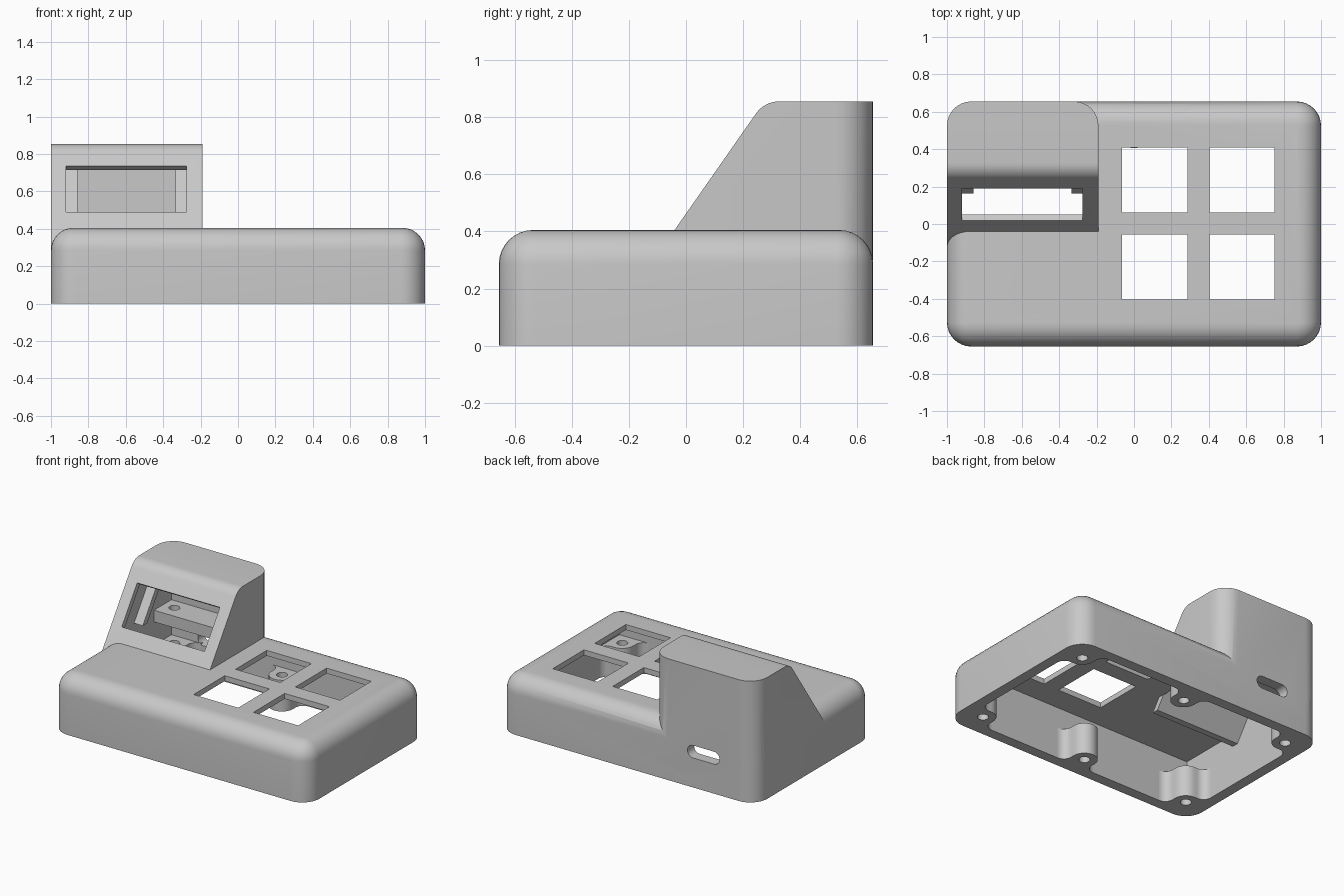
import bpy, bmesh, math
from mathutils import Vector

old = bpy.data.objects.get("Cube")
if old:
    bpy.data.objects.remove(old, do_unlink=True)

grey = bpy.data.materials.new("plain grey")
grey.use_nodes = True
colour = (0.58, 0.58, 0.58, 1)
grey.diffuse_color = colour
grey.node_tree.nodes["Principled BSDF"].inputs["Base Color"].default_value = colour

# Main dimensions
HX, HY, TOP = 1.0, 0.655, 0.405
WALL, PLATE = 0.075, 0.038
IX, IY, CEIL = HX - WALL, HY - WALL, TOP - PLATE
R, SEG = 0.13, 8
TX0, TX1, TZ = -HX, -0.19, 0.855      # tower sides and top
SLOPE = 1.431                         # rise of the tower front
PANEL = 0.046                         # front panel thickness along y


def slope_y(z):
    return -0.04 + (z - TOP) / SLOPE


def to_object(name, bm):
    bmesh.ops.recalc_face_normals(bm, faces=bm.faces)
    mesh = bpy.data.meshes.new(name)
    bm.to_mesh(mesh)
    bm.free()
    mesh.materials.append(grey)
    obj = bpy.data.objects.new(name, mesh)
    bpy.context.collection.objects.link(obj)
    return obj


def prism(name, outline, lo, hi, axis="z"):
    """Extrude a 2D outline: xy along z, yz along x, or xz along y."""
    place = {"z": lambda a, b, t: (a, b, t),
             "x": lambda a, b, t: (t, a, b),
             "y": lambda a, b, t: (a, t, b)}[axis]
    bm = bmesh.new()
    ends = [[bm.verts.new(place(a, b, t)) for a, b in outline] for t in (lo, hi)]
    for ring in ends:
        bm.faces.new(ring)
    n = len(outline)
    for i in range(n):
        j = (i + 1) % n
        bm.faces.new((ends[0][i], ends[0][j], ends[1][j], ends[1][i]))
    return to_object(name, bm)


def box(name, x0, x1, y0, y1, z0, z1):
    return prism(name, [(x0, y0), (x1, y0), (x1, y1), (x0, y1)], z0, z1)


def arc(cx, cy, r, a0, a1, n=SEG):
    angles = [math.radians(a0 + (a1 - a0) * i / n) for i in range(n + 1)]
    return [(cx + r * math.cos(a), cy + r * math.sin(a)) for a in angles]


def rounded_rect(hx, hy, r, cx=0, cy=0):
    pts = []
    for k, (sx, sy) in enumerate(((1, 1), (-1, 1), (-1, -1), (1, -1))):
        pts += arc(cx + sx * (hx - r), cy + sy * (hy - r), r, 90 * k, 90 * k + 90)
    return pts


def combine(target, tool, operation):
    mod = target.modifiers.new(operation.lower(), "BOOLEAN")
    mod.operation, mod.solver, mod.object = operation, "EXACT", tool
    bpy.context.view_layer.objects.active = target
    bpy.ops.object.modifier_apply(modifier=mod.name)
    bpy.data.objects.remove(tool, do_unlink=True)


def smooth(obj):
    bpy.ops.object.select_all(action="DESELECT")
    obj.select_set(True)
    bpy.context.view_layer.objects.active = obj
    bpy.ops.object.shade_smooth_by_angle(angle=math.radians(25))


# Case body: stacked rounded rectangles make the top fillet
bm = bmesh.new()
fillet = 0.12
levels = [(0, 0)] + [(fillet - c, TOP - fillet + s) for c, s in arc(0, 0, fillet, 0, 90)]
rings = [[bm.verts.new((x, y, z)) for x, y in rounded_rect(HX - d, HY - d, R - d)]
         for d, z in levels]
n = len(rings[0])
for a, b in zip(rings, rings[1:]):
    for i in range(n):
        j = (i + 1) % n
        bm.faces.new((a[i], a[j], b[j], b[i]))
bm.faces.new(rings[0])
bm.faces.new(rings[-1])
case = to_object("case_body", bm)

# Tower with sloped front, rounded brow and rounded back corners
lean = math.degrees(math.atan(SLOPE))
brow = 0.1
brow_y = slope_y(TZ) + brow * math.tan(math.radians(lean / 2))
side = [(slope_y(0.28), 0.1), (HY, 0.1), (HY, TZ)]
side += arc(brow_y, TZ - brow, brow, 90, 90 + lean) + [(slope_y(0.28), 0.28)]
tower = prism("tower", side, TX0, TX1, "x")
bm = bmesh.new()
bm.from_mesh(tower.data)
back = [e for e in bm.edges if all(abs(v.co.y - HY) < 1e-4 for v in e.verts)
        and abs(e.verts[0].co.x - e.verts[1].co.x) < 1e-4]
bmesh.ops.bevel(bm, geom=back, offset=R, segments=SEG, profile=0.5, affect="EDGES")
bm.to_mesh(tower.data)
bm.free()
combine(case, tower, "UNION")

# Hollow the case and the tower
combine(case, box("cavity", -IX, IX, -IY, IY, -0.1, CEIL), "DIFFERENCE")
roof = TZ - WALL
hollow = [(slope_y(0.3) + PANEL, 0.3), (IY, 0.3), (IY, roof), (slope_y(roof) + PANEL, roof)]
combine(case, prism("tower_cavity", hollow, -IX, -0.265, "x"), "DIFFERENCE")

# Four square key openings
half = 0.174
for kx in (0.111, 0.578):
    for ky in (0.236, -0.231):
        combine(case, box("key_hole", kx - half, kx + half, ky - half, ky + half, 0.3, 0.5),
                "DIFFERENCE")

# Display window, cut square to the slope
normal = Vector((SLOPE, -1)).normalized()
low, high = (Vector((slope_y(z), z)) for z in (0.49, 0.735))
cut = [low - normal * 0.05, high - normal * 0.05, high + normal * 0.06, low + normal * 0.06]
combine(case, prism("window_cut", [tuple(p) for p in cut], -0.92, -0.275, "x"), "DIFFERENCE")

# Cable slot through the back
slot = rounded_rect(0.125, 0.044, 0.0435, -0.595, 0.252)
combine(case, prism("slot_cut", slot, 0.5, 0.8, "y"), "DIFFERENCE")
smooth(case)

# Lower skirt of the front panel, hanging under the top plate
skirt = [(slope_y(z) + d, z) for z, d in ((0.28, 0), (0.28, PANEL), (0.385, PANEL), (0.385, 0))]
prism("display_skirt", skirt, -0.935, -0.262, "x")

# Display rails on the tower's side walls
rail = [(slope_y(z) + d, z) for z, d in ((0.46, 0.165), (0.46, 0.215), (0.75, 0.215), (0.75, 0.165))]
for name, x0, x1 in (("right_rail", -0.93, -0.857), ("left_rail", -0.335, -0.26)):
    prism(name, rail, x0, x1, "x")

# Screw bosses: rounded posts flaring into the walls
BX, BY, BR, FL = 0.84, 0.49, 0.085, 0.06
wx, wy, sink = IX - BX, IY - BY, 0.015


def drill(obj, x, y, lo, hi):
    combine(obj, prism("drill", arc(x, y, 0.036, 0, 337.5, 15), lo, hi), "DIFFERENCE")
    smooth(obj)


flare_in = [(-BR - FL, wy + sink)] + arc(-BR - FL, wy - FL, FL, 90, 0)
corner = flare_in + arc(0, 0, BR, 180, 270) + arc(wx - FL, -BR - FL, FL, 90, 0)
corner += [(wx + sink, -BR - FL), (wx + sink, wy + sink)]
middle = flare_in + arc(0, 0, BR, 180, 360, 2 * SEG)
middle += [(-x, y) for x, y in reversed(flare_in)]

for sy, row in ((-1, "front"), (1, "back")):
    for sx, column in ((-1, "right"), (0, "middle"), (1, "left")):
        shape, flip = (corner, sx) if sx else (middle, 1)
        outline = [(sx * BX + flip * x, sy * (BY + y)) for x, y in shape]
        post = prism(f"{row}_{column}_boss", outline, 0, 0.22)
        drill(post, sx * BX, sy * BY, -0.1, 0.3)

# Shelf across the back of the tower
shelf = box("tower_shelf", -0.93, -0.26, 0.385, IY + 0.01, 0.385, 0.467)
drill(shelf, -BX, BY, 0.3, 0.6)
